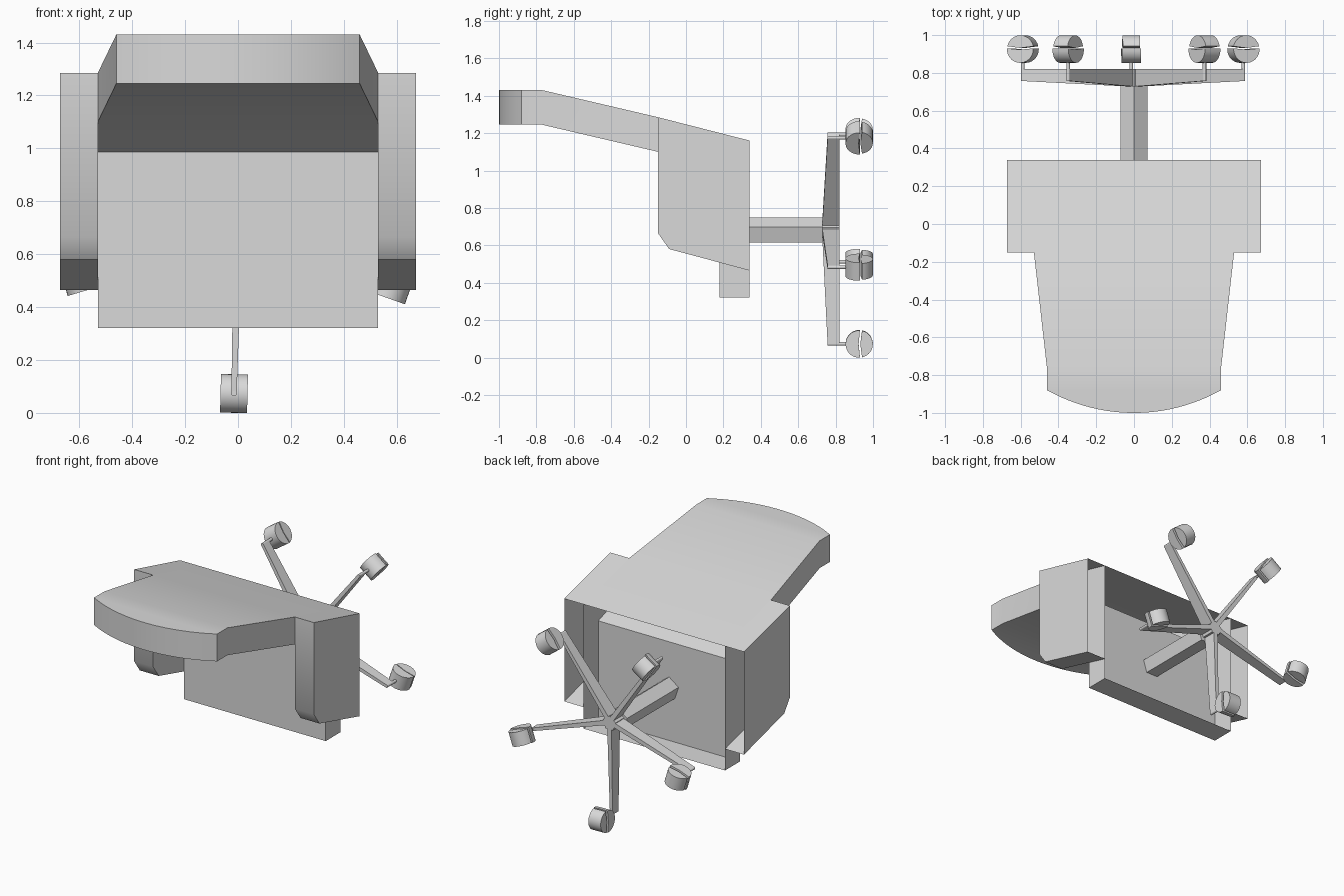
import bpy, bmesh, math
from mathutils import Matrix, Vector

old = bpy.data.objects.get("Cube")
if old:
    bpy.data.objects.remove(old, do_unlink=True)

grey = bpy.data.materials.new("plain_grey")
grey.use_nodes = True
COLOR = (0.7, 0.7, 0.7, 1)
grey.diffuse_color = COLOR
grey.node_tree.nodes["Principled BSDF"].inputs["Base Color"].default_value = COLOR


def finish(name, bm, matrix=None):
    if matrix:
        bmesh.ops.transform(bm, matrix=matrix, verts=bm.verts)
    bmesh.ops.remove_doubles(bm, verts=bm.verts, dist=0.0001)
    bmesh.ops.recalc_face_normals(bm, faces=bm.faces)
    mesh = bpy.data.meshes.new(name)
    bm.to_mesh(mesh)
    bm.free()
    ob = bpy.data.objects.new(name, mesh)
    bpy.context.collection.objects.link(ob)
    mesh.materials.append(grey)
    bpy.ops.object.select_all(action='DESELECT')
    ob.select_set(True)
    bpy.context.view_layer.objects.active = ob
    bpy.ops.object.shade_smooth_by_angle(angle=math.radians(38))
    return ob


def face(bm, points):
    bm.faces.new([bm.verts.new(p) for p in points])


def side_prism(bm, profile, x0, x1, open_end=False):
    """Extrude a (y, z) profile along x; an open end leaves out the closing face."""
    a = [bm.verts.new((x0, y, z)) for y, z in profile]
    b = [bm.verts.new((x1, y, z)) for y, z in profile]
    n = len(profile)
    for i in range(n - 1 if open_end else n):
        j = (i + 1) % n
        bm.faces.new((a[i], a[j], b[j], b[i]))
    bm.faces.new(a)
    bm.faces.new(b[::-1])


W, TIP, BACK = 0.53, 0.46, 0.34      # seat half width, headrest half width, open end

# Backrest: hollow slab with a bowed end, open towards the seat underside
bm = bmesh.new()
R = (TIP ** 2 + 0.12 ** 2) / 0.24
arc = [(x, R - 1 - math.sqrt(R * R - x * x))
       for x in (TIP * (i / 12 - 1) for i in range(25))]
cap = [(-TIP, -0.77)] + arc + [(TIP, -0.77)]
for high, low in ((1.43, 1.285), (1.245, 1.1)):
    face(bm, [(x, y, high) for x, y in cap])
    face(bm, [(-TIP, -0.77, high), (TIP, -0.77, high), (W, -0.15, low), (-W, -0.15, low)])
face(bm, [(-W, -0.15, 1.285), (W, -0.15, 1.285), (W, BACK, 1.16), (-W, BACK, 1.16)])
face(bm, [(-W, -0.15, 1.1), (W, -0.15, 1.1), (W, 0.18, 0.987), (-W, 0.18, 0.987)])
for (xa, ya), (xb, yb) in zip(cap, cap[1:]):
    face(bm, [(xa, ya, 1.245), (xb, yb, 1.245), (xb, yb, 1.43), (xa, ya, 1.43)])
for s in (-1, 1):
    face(bm, [(s * TIP, -0.77, 1.43), (s * TIP, -0.77, 1.245),
              (s * W, -0.15, 1.1), (s * W, -0.15, 1.285)])
finish("backrest", bm)

# Seat: tray with a front panel, lip and side walls
bm = bmesh.new()
side_prism(bm, [(0.18, 0.987), (0.18, 0.32), (BACK, 0.32)], -W, W, open_end=True)
bmesh.ops.delete(bm, geom=[f for f in bm.faces if len(f.verts) == 3], context='FACES_ONLY')
for s in (-W, W):
    face(bm, [(s, 0.18, 0.987), (s, 0.18, 0.32), (s, BACK, 0.32), (s, BACK, 0.95)])
finish("seat", bm)

# Armrests: hollow blocks with a chamfered front corner
arm = [(BACK, 1.16), (-0.15, 1.285), (-0.15, 0.665), (-0.09, 0.58), (BACK, 0.465)]
for name, s in (("left_armrest", 1), ("right_armrest", -1)):
    bm = bmesh.new()
    side_prism(bm, arm, s * W, s * 0.672, open_end=True)
    finish(name, bm)


# Column and hub: five-sided bars running along y
def five_sided(name, radius, y0, y1, z):
    bm = bmesh.new()
    rings = [[bm.verts.new((radius * math.sin(i * math.tau / 5), y,
                            z + radius * math.cos(i * math.tau / 5))) for i in range(5)]
             for y in (y0, y1)]
    for i in range(5):
        j = (i + 1) % 5
        bm.faces.new((rings[0][i], rings[0][j], rings[1][j], rings[1][i]))
    for ring in rings:
        bm.faces.new(ring)
    finish(name, bm)


five_sided("column", 0.074, 0.18, 0.73, 0.675)
five_sided("hub", 0.05, 0.73, 0.82, 0.68)

# Base: five tapered legs, each with a pin and a split wheel
REACH, WHEEL, WY = 0.614, 0.073, 0.926


def half_wheel(start, end, shift, half_width):
    bm = bmesh.new()
    steps = 14
    prof = [(WY + shift, -REACH)]
    for i in range(steps + 1):
        t = math.radians(start + (end - start) * i / steps)
        prof.append((WY + WHEEL * math.cos(t), -REACH + WHEEL * math.sin(t)))
    side_prism(bm, prof, -half_width, half_width)
    return bm


for k in range(5):
    turn = Matrix.Translation((0, 0, 0.687)) @ Matrix.Rotation(
        math.radians(1.4 + 72 * k), 4, 'Y')
    n = str(k + 1)

    bm = bmesh.new()
    sections = []
    for z, y, w in ((-0.03, 0.728, 0.016), (-REACH, 0.757, 0.01)):
        sections.append([bm.verts.new(p) for p in
                         ((-w, y, z), (w, y, z), (w, 0.82, z), (-w, 0.82, z))])
    for i in range(4):
        j = (i + 1) % 4
        bm.faces.new((sections[0][i], sections[0][j], sections[1][j], sections[1][i]))
    for sec in sections:
        bm.faces.new(sec)
    finish("leg_" + n, bm, turn)

    bm = bmesh.new()
    bmesh.ops.create_cone(bm, cap_ends=True, segments=12, radius1=0.01, radius2=0.01,
                          depth=0.12, matrix=Matrix.Translation((0, 0.816, -REACH))
                          @ Matrix.Rotation(math.pi / 2, 4, 'X'))
    finish("wheel_pin_" + n, bm, turn)

    finish("wheel_hood_" + n, half_wheel(87, 273, -0.003, 0.051), turn)
    finish("wheel_" + n, half_wheel(-78, 78, 0.006, 0.046), turn)
